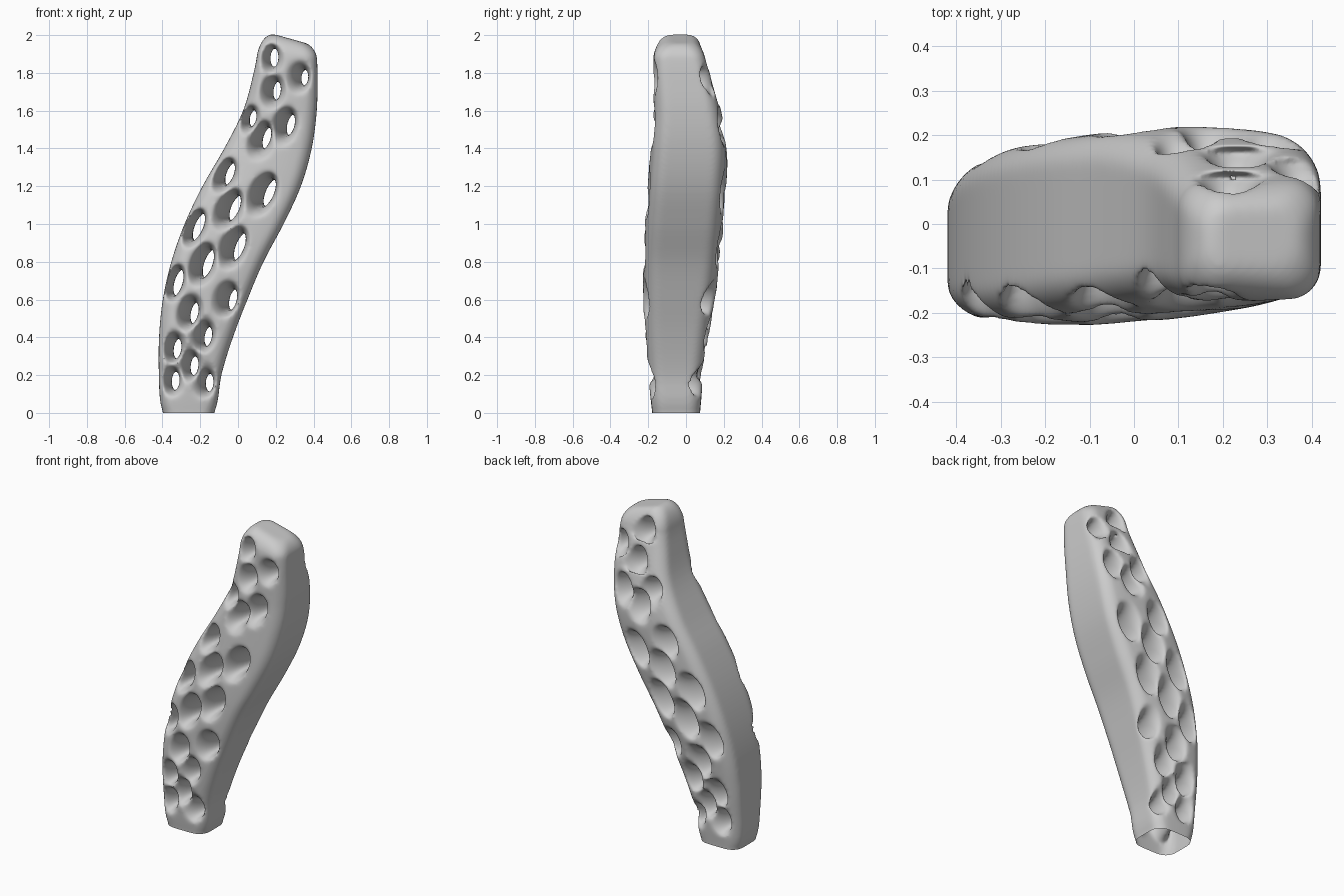
import bpy, bmesh, math

if "Cube" in bpy.data.objects:
    bpy.data.objects.remove(bpy.data.objects["Cube"])

# Body stations: z, left x, right x, front y, back y
ST = [(0.00, -.396, -.126, -.178, .074), (0.06, -.412, -.108, -.186, .080),
      (0.20, -.419, -.088, -.200, .094), (0.40, -.418, -.027, -.221, .126),
      (0.60, -.398, .050, -.226, .156), (0.80, -.353, .135, -.228, .182),
      (1.00, -.283, .241, -.219, .200), (1.20, -.188, .333, -.204, .214),
      (1.40, -.073, .390, -.188, .218), (1.60, .027, .417, -.174, .186),
      (1.80, .083, .421, -.174, .126), (1.90, .103, .417, -.174, .096)]

# Holes: x, z, half length
HOLES = [(.193, 1.88, .052), (.354, 1.775, .044), (.207, 1.705, .052), (.08, 1.56, .047),
         (.28, 1.525, .06), (.153, 1.455, .062), (-.042, 1.265, .065), (.168, 1.165, .08),
         (-.015, 1.085, .075), (-.207, .985, .08), (.01, .88, .08), (-.157, .79, .08),
         (-.315, .69, .075), (-.026, .60, .06), (-.23, .53, .06), (-.157, .405, .055),
         (-.320, .34, .056), (-.23, .25, .054), (-.330, .17, .052), (-.15, .16, .05)]


def station(z):
    """Smooth (Hermite) interpolation of the station table."""
    n = len(ST)
    i = 0
    while i < n - 2 and z > ST[i + 1][0]:
        i += 1
    z0, z1 = ST[i][0], ST[i + 1][0]
    h = z1 - z0
    t = max(0, min(1, (z - z0) / h))

    def slope(k, c):
        a, b = ST[max(k - 1, 0)], ST[min(k + 1, n - 1)]
        return (b[c] - a[c]) / (b[0] - a[0])
    return [(2*t**3 - 3*t*t + 1) * ST[i][c] + (t**3 - 2*t*t + t) * h * slope(i, c)
            + (3*t*t - 2*t**3) * ST[i + 1][c] + (t**3 - t*t) * h * slope(i + 1, c)
            for c in range(1, 5)]


def section(xl, xr, yf, yb, r=.068, seg=6, dome=.13):
    """Rounded rectangle outline with slightly domed front and back."""
    corners = ((xr - r, yb - r, 0), (xl + r, yb - r, 90),
               (xl + r, yf + r, 180), (xr - r, yf + r, 270))
    pts = []
    for cx, cy, a0 in corners:
        for k in range(seg + 1):
            a = math.radians(a0 + 90 * k / seg)
            pts.append((cx + r * math.cos(a), cy + r * math.sin(a)))
        if a0 in (0, 180):  # extra points across the back and front
            x0, x1 = pts[-1][0], (xl + r if a0 == 0 else xr - r)
            pts += [(x0 + (x1 - x0) * k / 8, pts[-1][1]) for k in range(1, 8)]
    cx, hw, cy = (xl + xr) / 2, (xr - xl) / 2, (yf + yb) / 2
    return [(x, cy + (y - cy) * (1 - dome * ((x - cx) / hw) ** 2)) for x, y in pts]


def loft(name, rings):
    bm = bmesh.new()
    vs = [[bm.verts.new(p) for p in ring] for ring in rings]
    n = len(vs[0])
    for a, b in zip(vs, vs[1:]):
        for i in range(n):
            j = (i + 1) % n
            bm.faces.new((a[i], a[j], b[j], b[i]))
    bm.faces.new(vs[0][::-1])
    bm.faces.new(vs[-1])
    bmesh.ops.recalc_face_normals(bm, faces=bm.faces)
    me = bpy.data.meshes.new(name)
    bm.to_mesh(me)
    bm.free()
    ob = bpy.data.objects.new(name, me)
    bpy.context.collection.objects.link(ob)
    return ob


# Curved body with rounded, sloping top (foot runs below the floor, trimmed later)
rings = [[(x, y, -.06) for x, y in section(*station(0), dome=.03)]]
for k in range(49):
    z = 1.87 * k / 48
    d = .03 + .12 * min(1, z / .4) * min(1, (1.95 - z) / .4)
    rings.append([(x, y, z) for x, y in section(*station(z), dome=d)])
xl, xr, yf, yb = station(1.87)
for k in range(1, 9):
    a = math.radians(90 * k / 8)
    q, s = 1 - math.cos(a), math.sin(a)
    z = 1.87 + .135 * s
    ring = section(xl + .01 * s + .075 * q, xr - .06 * q, yf + .09 * q,
                   yb - .02 * s - .06 * q, .068 - .02 * q, dome=.04)
    rings.append([(x, y, z - .28 * s * max(0, x - .19)) for x, y in ring])
body = loft("perforated_curved_body", rings)

# Oblique holes with flared, rounded lips, following the lean of the body
cutters = []
for x, z, length in HOLES:
    a, b, c = station(z), station(z - .1), station(z + .1)
    lean = math.atan2((c[0] + c[1] - b[0] - b[1]) / 2, .2)
    mid, half = (a[2] + a[3]) / 2, (a[3] - a[2]) / 2
    width = .016 + .19 * length
    rings = []
    for k in range(-13, 14):
        t = k / 12
        y = mid + half * t
        flare = .034 * t * t + .022 * t ** 8
        ring = []
        for i in range(28):
            ang = 2 * math.pi * i / 28
            u = (width + flare) * math.cos(ang)
            v = (length + flare) * math.sin(ang)
            ring.append((x + .18 * half * t + u * math.cos(lean) + v * math.sin(lean), y,
                         z - u * math.sin(lean) + v * math.cos(lean)))
        rings.append(ring)
    cut = loft("hole_cutter", rings)
    cut.hide_render = True
    cutters.append(cut)
    m = body.modifiers.new("hole", 'BOOLEAN')
    m.operation, m.solver, m.object = 'DIFFERENCE', 'EXACT', cut

# Soften the rims between the holes
rm = body.modifiers.new("remesh", 'REMESH')
rm.mode, rm.voxel_size = 'VOXEL', .008
sm = body.modifiers.new("soften", 'SMOOTH')
sm.factor, sm.iterations = .5, 22

# Bake the result and remove the cutters
dg = bpy.context.evaluated_depsgraph_get()
mesh = bpy.data.meshes.new_from_object(body.evaluated_get(dg))
body.modifiers.clear()
body.data = mesh
for c in cutters:
    bpy.data.objects.remove(c)

# Trim the foot flat on the floor, leaving the underside open
bm = bmesh.new()
bm.from_mesh(mesh)
bmesh.ops.bisect_plane(bm, geom=bm.verts[:] + bm.edges[:] + bm.faces[:], plane_co=(0, 0, 0),
                       plane_no=(0, 0, -1), clear_outer=True)
for f in bm.faces:
    f.smooth = True
bm.to_mesh(mesh)
bm.free()
